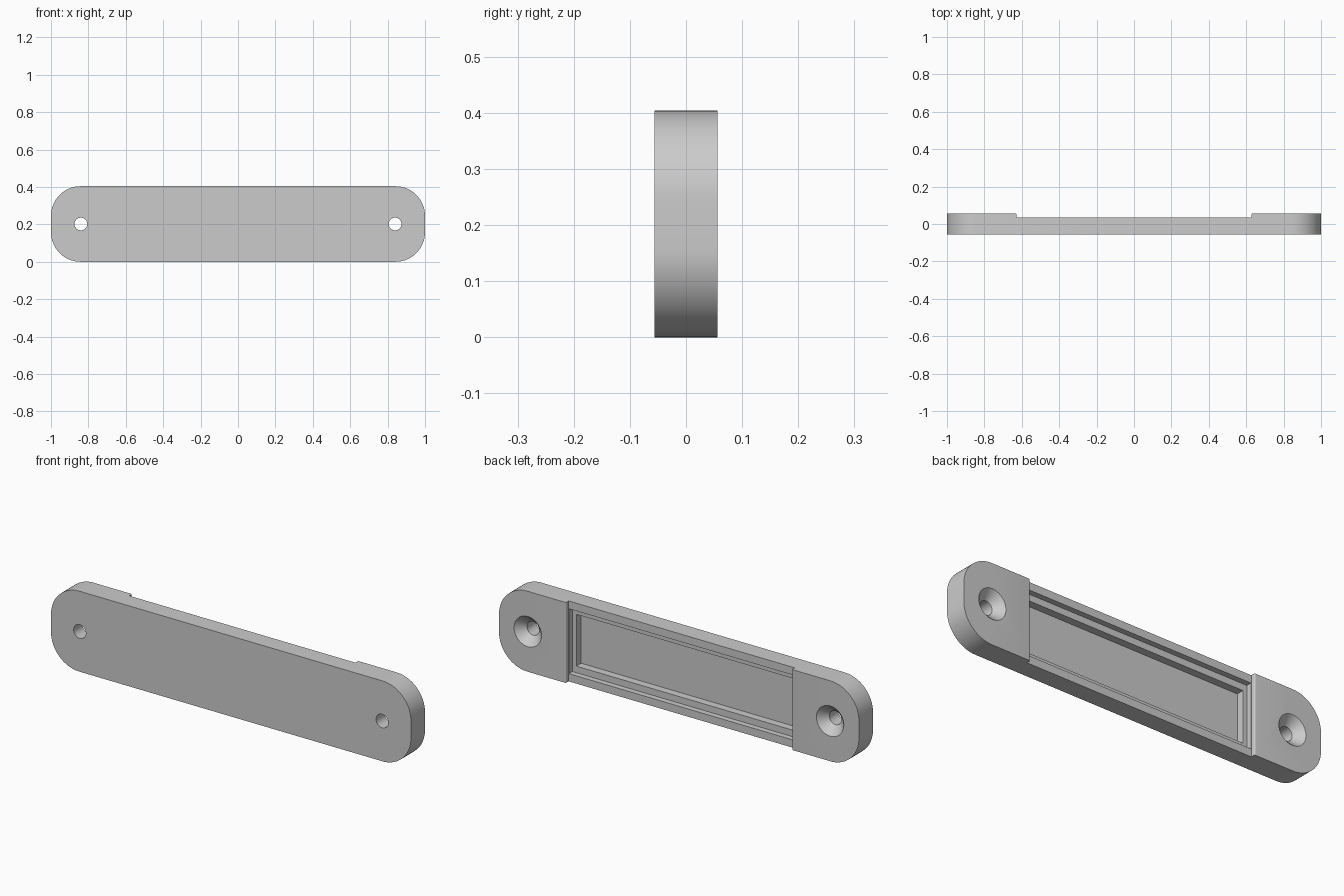
import bpy
import math

cube = bpy.data.objects.get("Cube")
if cube:
    bpy.data.objects.remove(cube, do_unlink=True)

HALF_L, HALF_T, HEIGHT = 1.0, 0.056, 0.404
MID = HEIGHT / 2
CORNER = 0.158

grey = bpy.data.materials.new("plain grey")
grey.use_nodes = True
colour = (0.6, 0.6, 0.6, 1)
grey.diffuse_color = colour
grey.node_tree.nodes["Principled BSDF"].inputs["Base Color"].default_value = colour


def make_object(name, verts, faces):
    mesh = bpy.data.meshes.new(name)
    mesh.from_pydata(verts, [], faces)
    mesh.materials.append(grey)
    obj = bpy.data.objects.new(name, mesh)
    bpy.context.collection.objects.link(obj)
    return obj


def loft(name, rings):
    """Closed solid through matching rings of points."""
    n = len(rings[0])
    faces = [tuple(range(n))[::-1], tuple(range(n * (len(rings) - 1), n * len(rings)))]
    for r in range(len(rings) - 1):
        for i in range(n):
            j = (i + 1) % n
            faces.append((r * n + i, r * n + j, (r + 1) * n + j, (r + 1) * n + i))
    return make_object(name, [p for ring in rings for p in ring], faces)


def box(name, half_x, y0, y1, half_z):
    corners = [(-half_x, -half_z), (-half_x, half_z), (half_x, half_z), (half_x, -half_z)]
    return loft(name, [[(x, y, MID + z) for x, z in corners] for y in (y0, y1)])


def turned(name, cx, profile, n=48):
    """Round solid along y from (y, radius) pairs."""
    turns = [-2 * math.pi * i / n for i in range(n)]
    return loft(name, [[(cx + r * math.cos(a), y, MID + r * math.sin(a)) for a in turns]
                       for y, r in profile])


def cut(target, cutter):
    mod = target.modifiers.new(cutter.name, 'BOOLEAN')
    mod.operation = 'DIFFERENCE'
    mod.solver = 'EXACT'
    mod.object = cutter
    bpy.context.view_layer.objects.active = target
    bpy.ops.object.modifier_apply(modifier=mod.name)
    bpy.data.objects.remove(cutter, do_unlink=True)


# Plate with rounded corners
outline = []
for k, (sx, sz) in enumerate([(1, 1), (-1, 1), (-1, -1), (1, -1)]):
    for i in range(17):
        a = math.pi / 2 * (k + i / 16)
        outline.append((sx * (HALF_L - CORNER) + CORNER * math.cos(a),
                        MID + sz * (MID - CORNER) + CORNER * math.sin(a)))
outline.reverse()
plate = loft("mounting_plate", [[(x, y, z) for x, z in outline] for y in (-HALF_T, HALF_T)])

# Open recess across the back, with eased upper edges
FLOOR, EDGE, R = 0.034, 0.635, 0.007
side = [(EDGE - R, FLOOR)]
side += [(EDGE - R * math.cos(a), HALF_T - R + R * math.sin(a))
         for a in (math.pi / 2 * i / 6 for i in range(7))]
side += [(EDGE, 0.1)]
section = side + [(-x, y) for x, y in reversed(side)]
cut(plate, loft("recess_cutter", [[(x, y, z) for x, y in section] for z in (-0.1, HEIGHT + 0.1)]))

# Shallow ledge, then the deeper pocket inside it
cut(plate, box("ledge_cutter", 0.627, 0.006, 0.05, 0.163))
cut(plate, box("pocket_cutter", 0.605, -0.032, 0.04, 0.13))

# Countersunk screw holes
for cx in (-0.84, 0.84):
    cut(plate, turned("hole_cutter", cx, [(-0.1, 0.034), (0.014, 0.034),
                                          (HALF_T, 0.076), (0.06, 0.08)]))

bpy.ops.object.select_all(action='DESELECT')
plate.select_set(True)
bpy.context.view_layer.objects.active = plate
bpy.ops.object.shade_smooth_by_angle(angle=math.radians(30))
